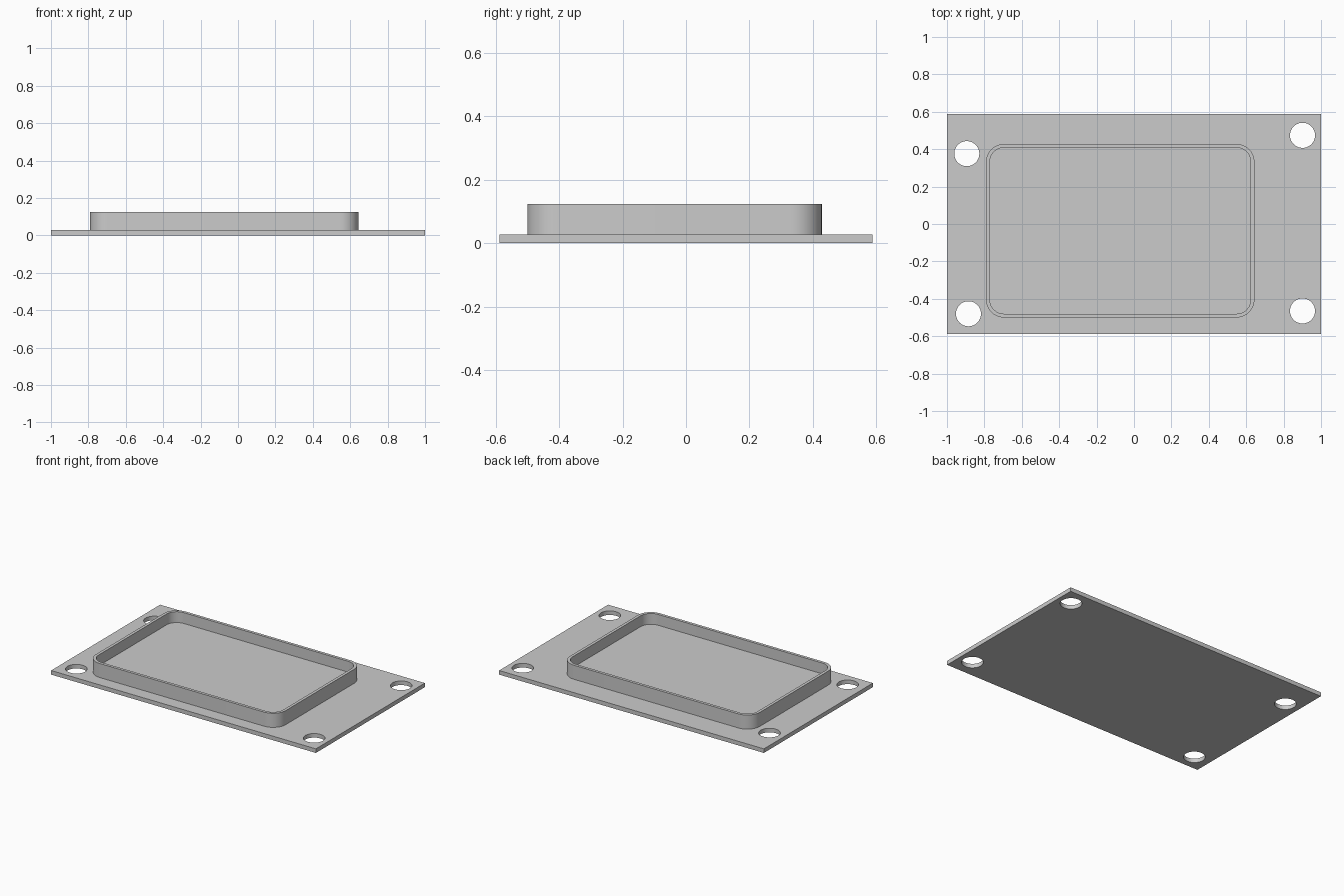
import bpy
import bmesh
from math import cos, sin, pi

cube = bpy.data.objects.get("Cube")
if cube:
    bpy.data.objects.remove(cube)

grey = bpy.data.materials.new("plain grey")
grey.use_nodes = True
colour = (0.6, 0.6, 0.6, 1)
grey.diffuse_color = colour
grey.node_tree.nodes["Principled BSDF"].inputs["Base Color"].default_value = colour


def circle(x, y, radius, steps=48):
    return [(x + radius * cos(2 * pi * i / steps), y + radius * sin(2 * pi * i / steps))
            for i in range(steps)]


def rounded_rect(x0, x1, y0, y1, radius, steps=12):
    """Counter-clockwise outline with arc corners."""
    centres = [(x1 - radius, y1 - radius), (x0 + radius, y1 - radius),
               (x0 + radius, y0 + radius), (x1 - radius, y0 + radius)]
    return [(cx + radius * cos((k + i / steps) * pi / 2),
             cy + radius * sin((k + i / steps) * pi / 2))
            for k, (cx, cy) in enumerate(centres) for i in range(steps + 1)]


def slab(name, loops, bottom, top):
    """Fill an outline, leaving the inner loops open, and extrude it upward."""
    bm = bmesh.new()
    edges = []
    for loop in loops:
        verts = [bm.verts.new((x, y, bottom)) for x, y in loop]
        edges += [bm.edges.new((v, verts[i - 1])) for i, v in enumerate(verts)]
    bmesh.ops.triangle_fill(bm, edges=edges, use_beauty=True, normal=(0, 0, 1))
    result = bmesh.ops.extrude_face_region(bm, geom=bm.faces[:], use_keep_orig=True)
    raised = [g for g in result["geom"] if isinstance(g, bmesh.types.BMVert)]
    bmesh.ops.translate(bm, verts=raised, vec=(0, 0, top - bottom))
    bmesh.ops.recalc_face_normals(bm, faces=bm.faces[:])
    mesh = bpy.data.meshes.new(name)
    bm.to_mesh(mesh)
    bm.free()
    mesh.materials.append(grey)
    obj = bpy.data.objects.new(name, mesh)
    bpy.context.collection.objects.link(obj)
    bpy.ops.object.select_all(action="DESELECT")
    obj.select_set(True)
    bpy.context.view_layer.objects.active = obj
    bpy.ops.object.shade_smooth_by_angle(angle=pi / 6)


# Base plate with four unevenly placed mounting holes
half_depth = 0.588
outline = [(-1, -half_depth), (1, -half_depth), (1, half_depth), (-1, half_depth)]
hole_centres = [(-0.894, 0.376), (0.901, 0.474), (-0.885, -0.48), (0.901, -0.465)]
slab("base_plate", [outline] + [circle(x, y, 0.067) for x, y in hole_centres], 0, 0.028)

# Shallow tray with rounded corners, set off centre: thin rim and raised floor
wall = 0.02
left, right, front, back, radius = -0.791, 0.644, -0.5, 0.428, 0.096
outer = rounded_rect(left, right, front, back, radius)
inner = rounded_rect(left + wall, right - wall, front + wall, back - wall, radius - wall)
slab("tray_rim", [outer, inner], 0.015, 0.124)
slab("tray_floor", [inner], 0.015, 0.05)
